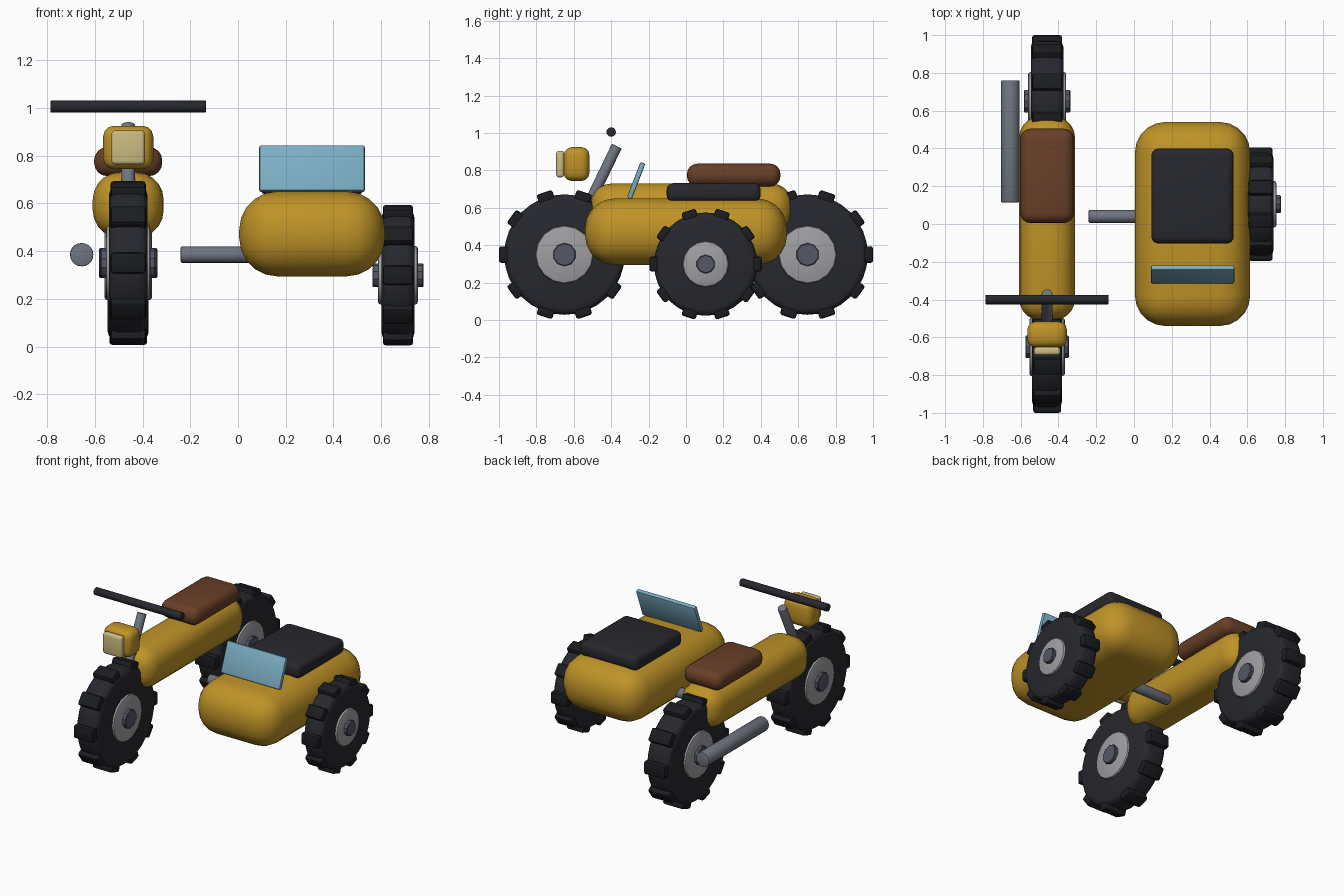
import bpy, bmesh, math
from mathutils import Matrix, Vector

if "Cube" in bpy.data.objects:
    bpy.data.objects.remove(bpy.data.objects["Cube"])


def material(name, r, g, b):
    m = bpy.data.materials.new(name)
    m.diffuse_color = (r, g, b, 1)
    m.use_nodes = True
    m.node_tree.nodes["Principled BSDF"].inputs["Base Color"].default_value = m.diffuse_color
    return m


YELLOW = material("mustard_paint", 0.52, 0.29, 0.02)
RUBBER = material("rubber", 0.02, 0.021, 0.027)
TREAD = material("tread_rubber", 0.011, 0.012, 0.015)
LEATHER = material("brown_leather", 0.14, 0.05, 0.02)
GLASS = material("blue_glass", 0.2, 0.42, 0.55)
STEEL = material("steel", 0.16, 0.175, 0.21)
RIM = material("rim_metal", 0.35, 0.35, 0.37)
HUB = material("hub_metal", 0.09, 0.095, 0.13)
CREAM = material("lamp_lens", 0.6, 0.5, 0.22)


def finish(name, bm, mat, smooth=40):
    bmesh.ops.recalc_face_normals(bm, faces=bm.faces)
    me = bpy.data.meshes.new(name)
    bm.to_mesh(me)
    bm.free()
    me.materials.append(mat)
    ob = bpy.data.objects.new(name, me)
    bpy.context.collection.objects.link(ob)
    bpy.ops.object.select_all(action='DESELECT')
    bpy.context.view_layer.objects.active = ob
    ob.select_set(True)
    bpy.ops.object.shade_smooth_by_angle(angle=math.radians(smooth))
    return ob


def box_mesh(size, bevel, segments):
    bm = bmesh.new()
    bmesh.ops.create_cube(bm, size=1)
    bmesh.ops.scale(bm, vec=size, verts=bm.verts)
    bmesh.ops.bevel(bm, geom=bm.edges[:], offset=bevel, segments=segments,
                    profile=0.5, affect='EDGES', clamp_overlap=True)
    return bm


def box(name, centre, size, bevel, mat, segments=4, tilt=0):
    bm = box_mesh(size, bevel, segments)
    bm.transform(Matrix.Translation(centre) @ Matrix.Rotation(tilt, 4, 'X'))
    return finish(name, bm, mat)


def rod(name, start, end, radius, mat, sides=20, bevel=0.005, segments=2):
    start, end = Vector(start), Vector(end)
    axis = end - start
    bm = bmesh.new()
    bmesh.ops.create_cone(bm, cap_ends=True, segments=sides, radius1=radius,
                          radius2=radius, depth=axis.length)
    rims = [e for e in bm.edges if abs(e.verts[0].co.z - e.verts[1].co.z) < 1e-5]
    bmesh.ops.bevel(bm, geom=rims, offset=bevel, segments=segments,
                    profile=0.5, affect='EDGES')
    bm.transform(Matrix.Translation((start + end) / 2)
                 @ axis.to_track_quat('Z', 'Y').to_matrix().to_4x4())
    return finish(name, bm, mat, 30)


def wheel(name, centre, radius, width, rim_w, hub_w, rim_r, hub_r, lug):
    c = Vector(centre)

    def disc(part, r, w, mat, **kw):
        off = Vector((w / 2, 0, 0))
        rod(f"{name}_{part}", c - off, c + off, r, mat, **kw)

    disc("tyre", radius * 0.92, width, RUBBER, sides=32, bevel=0.035, segments=3)
    disc("rim", rim_r, rim_w, RIM, sides=16, bevel=0.012)
    disc("hub", hub_r, hub_w, HUB, sides=10, bevel=0.004, segments=1)
    # ten chunky lugs around the tyre
    bm = bmesh.new()
    depth = radius * 0.2
    for i in range(10):
        part = box_mesh((width * 0.92, lug, depth), 0.012, 2)
        part.transform(Matrix.Translation(c)
                       @ Matrix.Rotation(math.tau * (i + 0.5) / 10, 4, 'X')
                       @ Matrix.Translation((0, 0, radius - depth / 2)))
        tmp = bpy.data.meshes.new("tmp")
        part.to_mesh(tmp)
        part.free()
        bm.from_mesh(tmp)
        bpy.data.meshes.remove(tmp)
    finish(f"{name}_treads", bm, TREAD)


BIKE = -0.46   # bike centre line
CAR = 0.31     # sidecar centre line

# wheels
wheel("front_wheel", (BIKE, -0.65, 0.35), 0.35, 0.16, 0.187, 0.23, 0.155, 0.062, 0.088)
wheel("rear_wheel", (BIKE, 0.65, 0.35), 0.35, 0.172, 0.2, 0.245, 0.155, 0.062, 0.088)
wheel("sidecar_wheel", (0.67, 0.105, 0.299), 0.3, 0.138, 0.168, 0.215, 0.123, 0.05, 0.08)

# motorcycle body and seat
box("bike_body", (BIKE, 0.03, 0.593), (0.297, 1.08, 0.275), 0.115, YELLOW, 5)
box("bike_seat", (BIKE, 0.255, 0.775), (0.285, 0.5, 0.122), 0.055, LEATHER)

# steering
rod("steering_column", (BIKE, -0.63, 0.39), (BIKE, -0.37, 0.93), 0.029, STEEL)
rod("handlebar", (-0.785, -0.4, 1.005), (-0.135, -0.4, 1.005), 0.025, RUBBER, bevel=0.002)

# headlight
box("headlight", (BIKE, -0.585, 0.834), (0.21, 0.138, 0.182), 0.045, YELLOW, 3)
box("headlight_lens", (BIKE, -0.673, 0.834), (0.14, 0.042, 0.142), 0.014, CREAM, 3)

# exhaust and sidecar strut
rod("exhaust", (-0.655, 0.115, 0.385), (-0.655, 0.76, 0.385), 0.049, STEEL)
rod("sidecar_strut", (-0.24, 0.04, 0.385), (0.12, 0.04, 0.385), 0.034, STEEL)

# sidecar
box("sidecar_body", (CAR, 0.0, 0.472), (0.61, 1.08, 0.356), 0.16, YELLOW, 5)
box("sidecar_seat", (CAR, 0.148, 0.682), (0.435, 0.502, 0.1), 0.035, RUBBER)
box("windshield", (CAR, -0.267, 0.745), (0.442, 0.028, 0.204), 0.008, GLASS, 2, tilt=-0.367)
